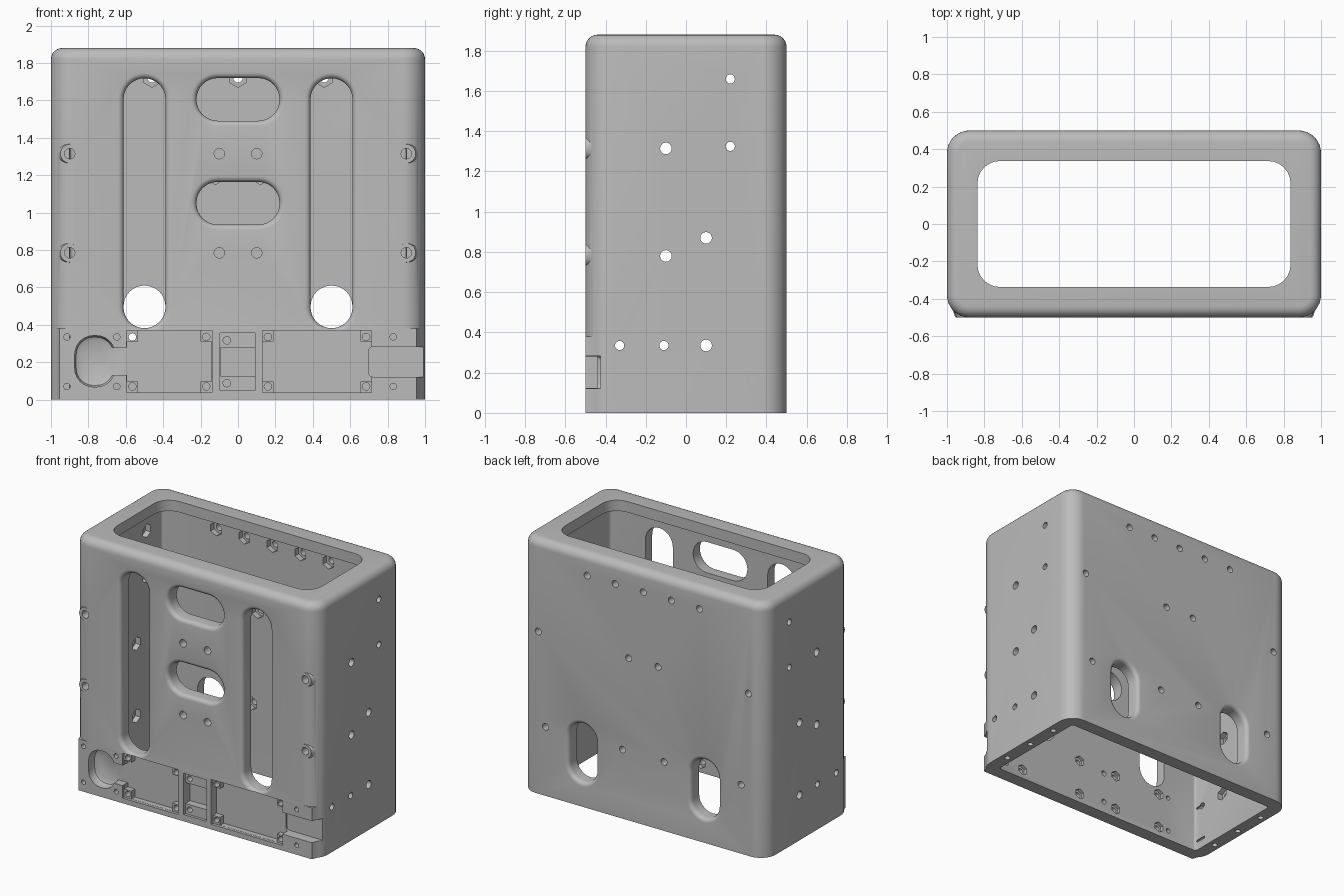
import bpy
import bmesh
from math import cos, sin, pi, radians

cube = bpy.data.objects.get("Cube")
if cube:
    bpy.data.objects.remove(cube, do_unlink=True)

grey = bpy.data.materials.new("Light grey")
grey.use_nodes = True
colour = (0.5, 0.5, 0.5, 1)
grey.diffuse_color = colour
grey.node_tree.nodes["Principled BSDF"].inputs["Base Color"].default_value = colour

AXES = {
    "X": lambda u, v, p: (p, u, v),
    "Y": lambda u, v, p: (u, p, v),
    "Z": lambda u, v, p: (u, v, p),
}


def outline(hw, hh, r, n):
    """Rounded rectangle; becomes a slot, circle or sharp box by radius."""
    pts = []
    for k, (sx, sy) in enumerate([(1, 1), (-1, 1), (-1, -1), (1, -1)]):
        for i in range(n + 1):
            a = (k + i / n) * pi / 2
            p = (sx * (hw - r) + r * cos(a), sy * (hh - r) + r * sin(a))
            if not pts or abs(p[0] - pts[-1][0]) + abs(p[1] - pts[-1][1]) > 1e-5:
                pts.append(p)
    if abs(pts[0][0] - pts[-1][0]) + abs(pts[0][1] - pts[-1][1]) < 1e-5:
        pts.pop()
    return pts


def loft(name, axis, sections):
    """Closed solid through a list of (position, points)."""
    bm = bmesh.new()
    rings = [[bm.verts.new(AXES[axis](u, v, p)) for u, v in pts] for p, pts in sections]
    for a, b in zip(rings, rings[1:]):
        for i in range(len(a)):
            j = (i + 1) % len(a)
            bm.faces.new((a[i], a[j], b[j], b[i]))
    bm.faces.new(rings[0][::-1])
    bm.faces.new(rings[-1])
    bmesh.ops.recalc_face_normals(bm, faces=bm.faces)
    mesh = bpy.data.meshes.new(name)
    bm.to_mesh(mesh)
    bm.free()
    mesh.materials.append(grey)
    obj = bpy.data.objects.new(name, mesh)
    bpy.context.scene.collection.objects.link(obj)
    return obj


def rounded(name, axis, c, levels, n=6):
    """Loft of rounded rectangles about c; levels are (position, hw, hh, r)."""
    return loft(name, axis, [
        (p, [(c[0] + u, c[1] + v) for u, v in outline(hw, hh, r, n)])
        for p, hw, hh, r in levels])


tools = []


def add(obj, op="DIFFERENCE"):
    obj.hide_render = True
    tools.append((obj, op))


def hole(axis, c, p0, p1, r):
    add(rounded("hole_cutter", axis, c, [(p0, r, r, r), (p1, r, r, r)], 4))


def hexagon(axis, c, p0, p1, r=0.05):
    pts = [(c[0] + r * sin(i * pi / 3), c[1] + r * cos(i * pi / 3)) for i in range(6)]
    add(loft("nut_cutter", axis, [(p0, pts), (p1, pts)]))


def box_cut(x0, x1, z0, z1, depth, r=0.0):
    c = ((x0 + x1) / 2, (z0 + z1) / 2)
    hw, hh = (x1 - x0) / 2, (z1 - z0) / 2
    add(rounded("pocket_cutter", "Y", c, [(-0.6, hw, hh, r), (-0.5 + depth, hw, hh, r)], 4))


def slot(side, x, z, hw, hh, r, flare=0.03):
    """Wall opening with a rounded outer lip; side is -1 front, 1 back."""
    levels = [(side * 0.56, hw + flare, hh + flare, r + flare)]
    for i in range(6):
        a = i / 5 * pi / 2
        f = flare * (1 - sin(a))
        levels.append((side * (0.5 - flare * (1 - cos(a))), hw + f, hh + f, r + f))
    levels.append((side * 0.3, hw, hh, r))
    add(rounded("slot_cutter", "Y", (x, z), levels, 8))


# Outer shell with rounded vertical edges and a rounded top rim
levels = [(0, 1, 0.5, 0.12)]
for i in range(7):
    a = i / 6 * pi / 2
    f = 0.06 * (1 - cos(a))
    levels.append((1.82 + 0.06 * sin(a), 1 - f, 0.5 - f, 0.12 - f))
body = rounded("case_body", "Z", (0, 0), levels, 8)

# Square-cornered pad along the lower front, and bosses on the front edges
pad = [(-0.97, -0.3), (-0.999, -0.38), (-0.955, -0.5), (0.955, -0.5), (0.999, -0.38), (0.97, -0.3)]
add(loft("front_pad", "Z", [(0, pad), (0.38, pad)]), "UNION")
for s in (-1, 1):
    for z in (1.315, 0.785):
        add(rounded("edge_boss", "Y", (s * 0.9, z),
                    [(-0.5, 0.05, 0.05, 0.05), (-0.4, 0.09, 0.09, 0.09)]), "UNION")

# Inner cavity, open below, with a narrower opening above
add(rounded("cavity_cutter", "Z", (0, 0),
            [(-0.1, 0.9, 0.4, 0.02), (1.8, 0.9, 0.4, 0.02)], 3))
add(rounded("top_opening_cutter", "Z", (0, 0),
            [(1.7, 0.837, 0.337, 0.12), (2.0, 0.837, 0.337, 0.12)]))

# Front and back slots
for s in (-1, 1):
    slot(-1, s * 0.5, 1.05, 0.112, 0.668, 0.112)
    slot(1, s * 0.5, 0.395, 0.112, 0.215, 0.112)
for z in (1.605, 1.05):
    slot(-1, 0, z, 0.222, 0.114, 0.113)

# Bolt holes with nut recesses inside the front and back walls
for x in (-0.9, -0.1, 0.1, 0.9):
    for z in (1.315, 0.785):
        hole("Y", (x, z), -0.6, -0.3, 0.028)
        if abs(x) < 0.5:
            hexagon("Y", (x, z), -0.44, -0.3)
back = [(i * 0.23, 1.72) for i in range(-2, 3)]
back += [(s * x, z) for s in (-1, 1)
         for x, z in ((0.86, 1.2), (0.12, 1.2), (0.8, 0.51), (0.17, 0.51))]
for c in back:
    hole("Y", c, 0.3, 0.6, 0.025)
    if abs(c[0]) < 0.7:
        hexagon("Y", c, 0.3, 0.44)

# Side holes run through both walls
for y, z, r in ((0.22, 1.66, 0.023), (0.22, 1.325, 0.023), (-0.1, 1.315, 0.029),
                (0.1, 0.87, 0.029), (-0.1, 0.78, 0.029), (-0.33, 0.335, 0.023),
                (-0.11, 0.335, 0.023), (0.1, 0.335, 0.029)):
    hole("X", (y, z), -1.1, 1.1, r)
    if y > -0.3:
        hexagon("X", (y, z), -0.94, 0.94)

# Screw holes in the bottom rim
for s in (-1, 1):
    for y in (-0.25, 0, 0.25):
        hole("Z", (s * 0.95, y), -0.1, 0.1, 0.02)

# Lower front pockets with raised corner tabs
for x0, x1 in ((-0.595, -0.14), (0.13, 0.715)):
    box_cut(x0, x1, 0.038, 0.37, 0.02)
    box_cut(x0 + 0.06, x1 - 0.06, 0.039, 0.369, 0.06)
    box_cut(x0 + 0.001, x1 - 0.001, 0.098, 0.31, 0.06)
    for x in (x0 + 0.03, x1 - 0.03):
        for z in (0.07, 0.335):
            hole("Y", (x, z), -0.6, -0.3, 0.02)
            hexagon("Y", (x, z), -0.425, -0.3, 0.04)

# Small centre pocket and the cable channel out to the side
box_cut(-0.095, 0.092, 0.05, 0.355, 0.02)
box_cut(-0.094, 0.091, 0.125, 0.28, 0.075)
for z in (0.088, 0.317):
    hole("Y", (-0.06, z), -0.6, -0.3, 0.02)
box_cut(0.7, 1.1, 0.122, 0.282, 0.075, 0.02)

# Connector recess with a neck on the other side
add(rounded("recess_cutter", "Y", (-0.765, 0.205),
            [(-0.6, 0.108, 0.137, 0.1), (-0.46, 0.108, 0.137, 0.1),
             (-0.44, 0.1, 0.129, 0.092), (-0.43, 0.08, 0.109, 0.072)]))
box_cut(-0.7, -0.58, 0.13, 0.28, 0.06, 0.02)
for x in (-0.915, -0.648, 0.83):
    for z in (0.07, 0.335):
        hole("Y", (x, z), -0.6, -0.3, 0.017)

# Apply every cut and join in order, then remove the helpers
for obj, op in tools:
    mod = body.modifiers.new(obj.name, "BOOLEAN")
    mod.operation = op
    mod.solver = "EXACT"
    mod.object = obj
graph = bpy.context.evaluated_depsgraph_get()
graph.update()
body.data = bpy.data.meshes.new_from_object(body.evaluated_get(graph))
body.modifiers.clear()
for obj, op in tools:
    bpy.data.objects.remove(obj, do_unlink=True)
body.data.materials.clear()
body.data.materials.append(grey)
for poly in body.data.polygons:
    poly.material_index = 0

# Smooth the fillets and keep hard edges
bpy.ops.object.select_all(action="DESELECT")
body.select_set(True)
bpy.context.view_layer.objects.active = body
bpy.ops.object.shade_smooth_by_angle(angle=radians(30))
